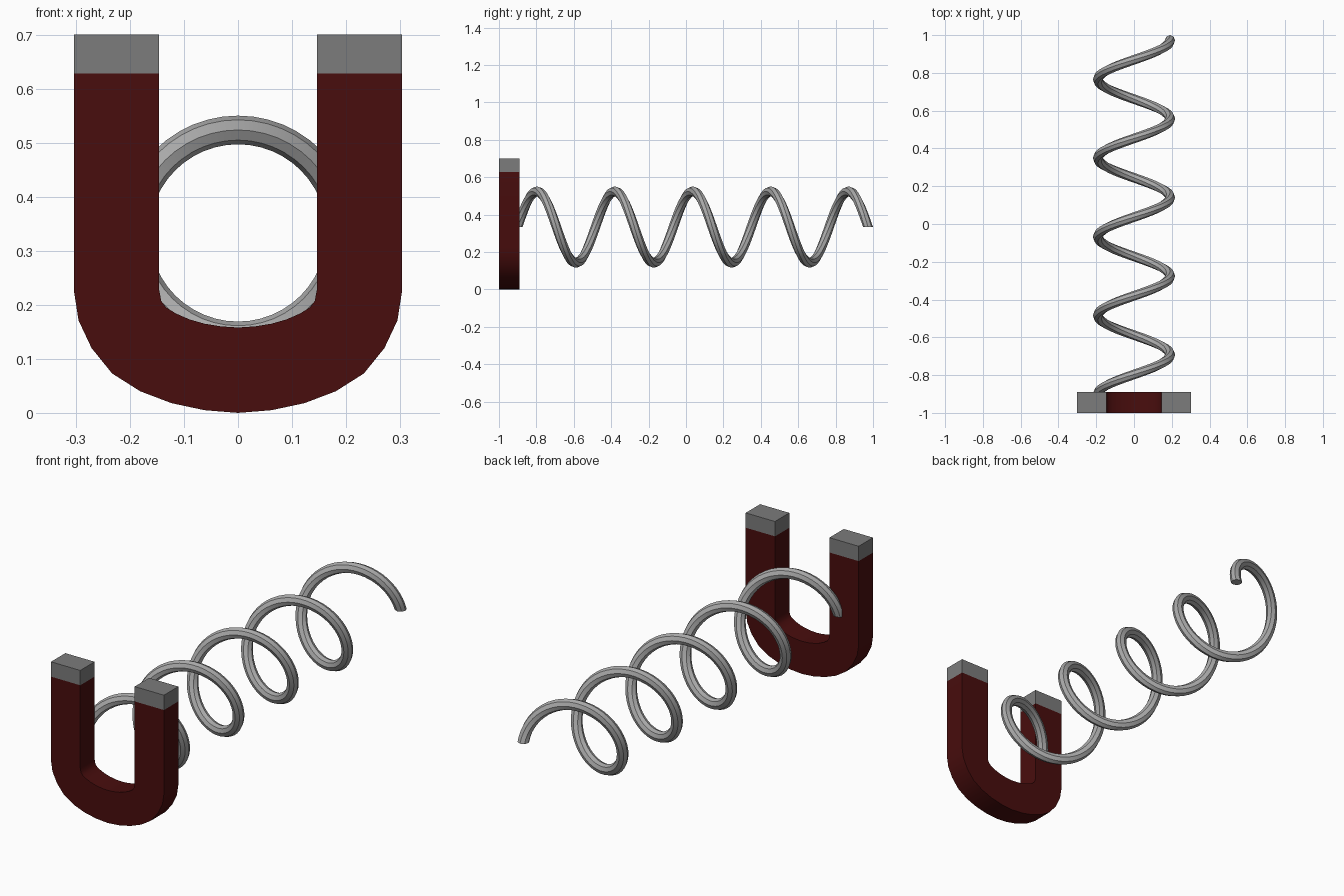
import bpy, bmesh
from math import sin, cos, pi, radians

if "Cube" in bpy.data.objects:
    bpy.data.objects.remove(bpy.data.objects["Cube"])

Y_FRONT, Y_BACK = -1.0, -0.89
TIP_Z, TOP_Z = 0.628, 0.70


def material(name, color):
    mat = bpy.data.materials.new(name)
    mat.diffuse_color = (*color, 1)
    mat.use_nodes = True
    mat.node_tree.nodes["Principled BSDF"].inputs["Base Color"].default_value = mat.diffuse_color
    return mat


def finish(bm, name, mat=None):
    bmesh.ops.recalc_face_normals(bm, faces=bm.faces)
    mesh = bpy.data.meshes.new(name)
    bm.to_mesh(mesh)
    bm.free()
    obj = bpy.data.objects.new(name, mesh)
    bpy.context.collection.objects.link(obj)
    if mat:
        mesh.materials.append(mat)
    bpy.ops.object.select_all(action='DESELECT')
    obj.select_set(True)
    bpy.context.view_layer.objects.active = obj
    bpy.ops.object.shade_smooth_by_angle(angle=radians(30))
    return obj


def mirrored(half):
    # half runs from the right side down to x = 0
    return half + [(-x, z) for x, z in reversed(half[:-1])]


# Horseshoe body: strip of quads between outer and inner outline, with thickness
outer = mirrored([(0.303, TIP_Z), (0.303, 0.222), (0.295, 0.171), (0.271, 0.120),
                  (0.233, 0.073), (0.181, 0.040), (0.123, 0.018), (0.062, 0.005), (0, 0.0)])
inner = mirrored([(0.146, TIP_Z), (0.146, 0.228), (0.142, 0.207), (0.133, 0.195),
                  (0.115, 0.184), (0.090, 0.173), (0.062, 0.165), (0.031, 0.160), (0, 0.158)])
bm = bmesh.new()
rings = []
for (ox, oz), (ix, iz) in zip(outer, inner):
    rings.append([bm.verts.new(p) for p in ((ox, Y_FRONT, oz), (ox, Y_BACK, oz),
                                            (ix, Y_BACK, iz), (ix, Y_FRONT, iz))])
for a, b in zip(rings, rings[1:]):
    for i in range(4):
        j = (i + 1) % 4
        bm.faces.new((a[i], a[j], b[j], b[i]))
bm.faces.new(rings[0])
bm.faces.new(rings[-1])
finish(bm, "magnet_body", material("dark_red", (0.065, 0.004, 0.004)))

# Steel tips on both arms
tip_mat = material("tip_grey", (0.2, 0.2, 0.2))
for side, s in (("right", 1), ("left", -1)):
    bm = bmesh.new()
    bmesh.ops.create_cube(bm, size=1)
    bmesh.ops.scale(bm, vec=(0.157, Y_BACK - Y_FRONT, TOP_Z - TIP_Z), verts=bm.verts)
    bmesh.ops.translate(bm, vec=(s * 0.2245, (Y_FRONT + Y_BACK) / 2, (TIP_Z + TOP_Z) / 2),
                        verts=bm.verts)
    finish(bm, f"magnet_tip_{side}", tip_mat)

# Spring: octagonal wire section swept around the y axis
COIL_R, WIRE_R, PITCH, TURNS, STEPS = 0.1905, 0.0265, 0.4165, 4.5, 48
START_Y, AXIS_Z, SIDES = -0.9007, 0.333, 8
bm = bmesh.new()
rings = []
for k in range(int(TURNS * STEPS) + 1):
    t = k / STEPS
    a = pi - 2 * pi * t
    ring = []
    for i in range(SIDES):
        b = 2 * pi * i / SIDES
        r = COIL_R + WIRE_R * cos(b)
        ring.append(bm.verts.new((r * cos(a), START_Y + PITCH * t + WIRE_R * sin(b),
                                  AXIS_Z + r * sin(a))))
    rings.append(ring)
for p, q in zip(rings, rings[1:]):
    for i in range(SIDES):
        j = (i + 1) % SIDES
        bm.faces.new((p[i], p[j], q[j], q[i]))
bm.faces.new(rings[0])
bm.faces.new(rings[-1])
finish(bm, "spring", material("spring_grey", (0.4, 0.4, 0.4)))
